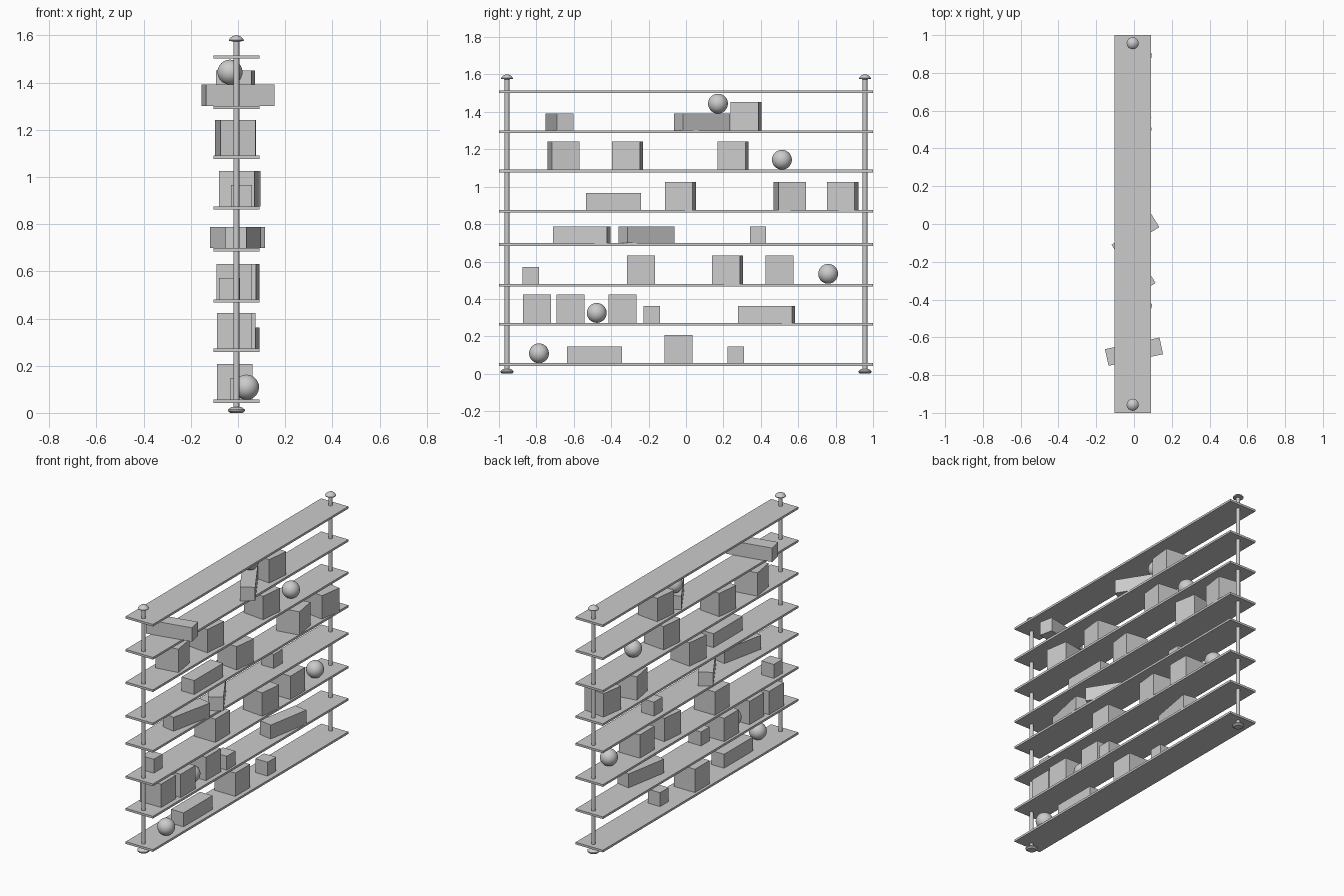
import bpy, bmesh
from math import radians, sin, cos, pi

if "Cube" in bpy.data.objects:
    bpy.data.objects.remove(bpy.data.objects["Cube"])

SHELF_TOPS = [0.056, 0.272, 0.481, 0.698, 0.875, 1.091, 1.301, 1.515]
THICK = 0.014
CX = -0.007          # shelf and pole centre in x
R = 0.053            # ball radius


def finish(name, bm, smooth=False):
    bmesh.ops.recalc_face_normals(bm, faces=bm.faces)
    me = bpy.data.meshes.new(name)
    bm.to_mesh(me)
    bm.free()
    ob = bpy.data.objects.new(name, me)
    bpy.context.collection.objects.link(ob)
    if smooth:
        bpy.ops.object.select_all(action='DESELECT')
        ob.select_set(True)
        bpy.context.view_layer.objects.active = ob
        bpy.ops.object.shade_smooth_by_angle(angle=radians(35))
    return ob


def box(name, loc, size, angle=0):
    bm = bmesh.new()
    bmesh.ops.create_cube(bm, size=1)
    bmesh.ops.scale(bm, vec=size, verts=bm.verts)
    ob = finish(name, bm)
    ob.location = loc
    ob.rotation_euler.z = radians(angle)


def ball(name, loc):
    bm = bmesh.new()
    bmesh.ops.create_uvsphere(bm, u_segments=32, v_segments=16, radius=R)
    finish(name, bm, True).location = loc


def lathe(name, profile, loc, n=24):
    bm = bmesh.new()
    rings = [[bm.verts.new((r * cos(2 * pi * i / n), r * sin(2 * pi * i / n), z))
              for i in range(n)] for r, z in profile]
    for a, b in zip(rings, rings[1:]):
        for i in range(n):
            j = (i + 1) % n
            bm.faces.new((a[i], a[j], b[j], b[i]))
    bm.faces.new(rings[0])
    bm.faces.new(rings[-1])
    finish(name, bm, True).location = loc


# shelves
for i, top in enumerate(SHELF_TOPS):
    box(f"shelf_{i + 1}", (CX, 0, top - THICK / 2), (0.195, 2, THICK))

# poles with a foot and a domed cap
POLE = [(0.026, 0), (0.036, 0.008), (0.036, 0.014), (0.022, 0.024), (0.0125, 0.026),
        (0.0125, 1.574), (0.031, 1.576), (0.032, 1.580), (0.026, 1.589),
        (0.015, 1.597), (0.004, 1.6)]
for side, y in (("front", -0.957), ("back", 0.957)):
    lathe(f"{side}_pole", POLE, (CX, y, 0))

# things on the shelves: (shelf, kind, x, y, angle)
KINDS = {"block": (0.15, 0.15, 0.151), "bar": (0.09, 0.295, 0.09),
         "cube": (0.088, 0.088, 0.09)}
ITEMS = [
    (0, "ball", 0.036, -0.786, 0), (0, "bar", 0.011, -0.489, 0),
    (0, "block", -0.013, -0.041, 0), (0, "cube", 0.012, 0.267, 0),
    (1, "block", -0.015, -0.797, 0), (1, "block", 0.0, -0.618, 0),
    (1, "ball", 0.0, -0.477, 0), (1, "block", -0.013, -0.340, 0),
    (1, "cube", 0.033, -0.182, 0), (1, "bar", 0.022, 0.430, -10),
    (2, "cube", -0.036, -0.829, 0), (2, "block", -0.016, -0.241, 0),
    (2, "block", 0.009, 0.222, -6), (2, "block", 0.003, 0.500, 0),
    (2, "ball", 0.02, 0.760, 0),
    (3, "bar", 0.022, -0.558, -12), (3, "bar", -0.002, -0.211, 32),
    (3, "cube", -0.027, 0.385, 0),
    (4, "bar", 0.015, -0.387, 0), (4, "block", 0.004, -0.030, -7),
    (4, "block", 0.007, 0.556, 10), (4, "block", 0.010, 0.838, -8),
    (5, "block", -0.011, -0.655, 9), (5, "block", -0.010, -0.313, -6),
    (5, "block", -0.006, 0.252, -6), (5, "ball", 0.02, 0.513, 0),
    (6, "bar", 0.0, -0.676, -78), (6, "bar", 0.018, 0.085, 32),
    (6, "block", -0.010, 0.321, -6),
]
for n, (s, kind, x, y, ang) in enumerate(ITEMS):
    z, name = SHELF_TOPS[s], f"{kind}_{n + 1}"
    if kind == "ball":
        ball(name, (x, y, z + R))
    else:
        size = KINDS[kind]
        box(name, (x, y, z + size[2] / 2), size, ang)

# ball resting on the angled bar of the upper shelf
ball("top_ball", (-0.034, 0.171, SHELF_TOPS[6] + 0.09 + R))
